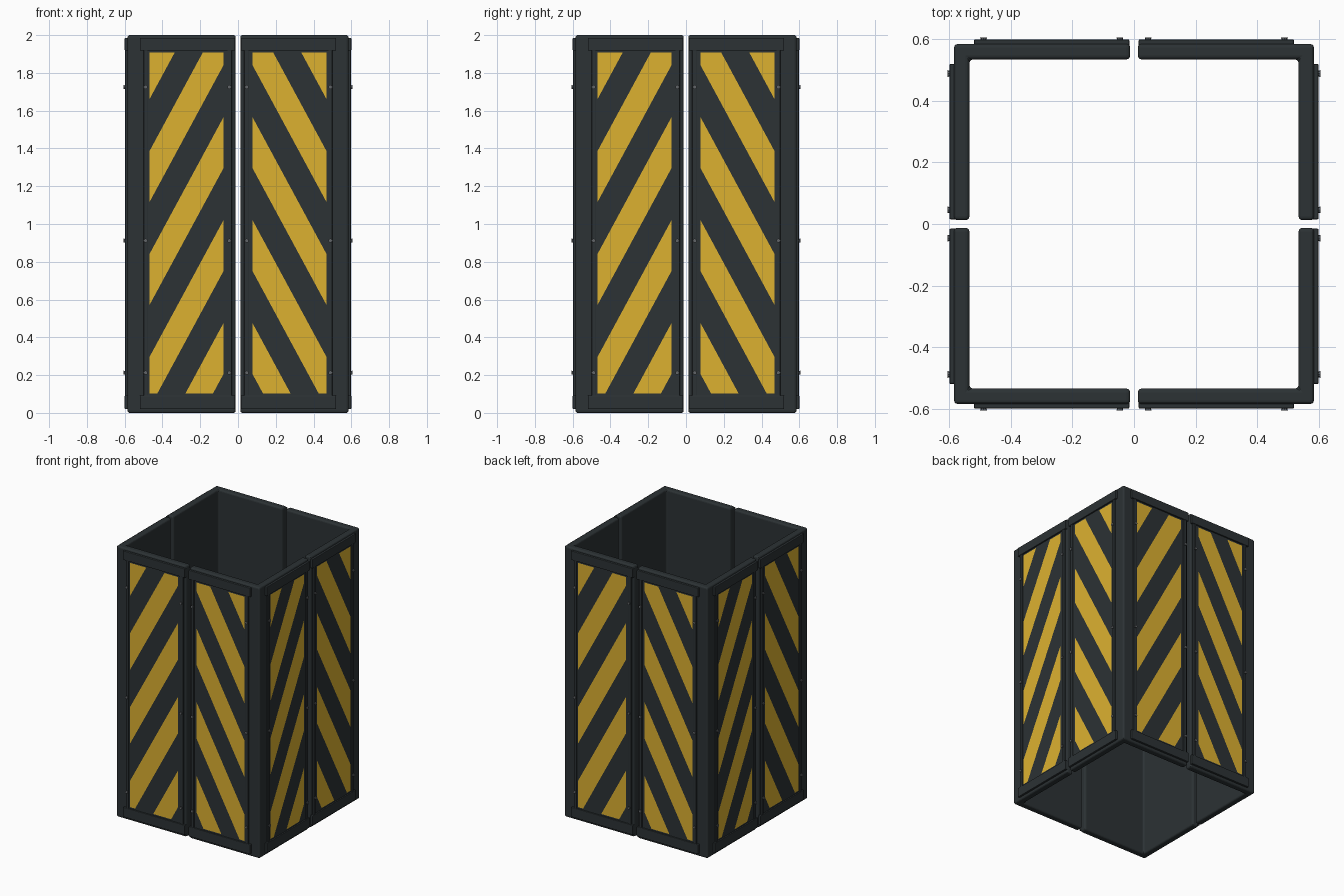
import bpy, bmesh, math
from mathutils import Matrix, Vector

if "Cube" in bpy.data.objects:
    bpy.data.objects.remove(bpy.data.objects["Cube"])

OUT, INN, GAP = 0.585, 0.535, 0.0125   # wall outer / inner distance, half gap


def material(name, rgb):
    m = bpy.data.materials.new(name)
    m.diffuse_color = (*rgb, 1)
    m.use_nodes = True
    m.node_tree.nodes["Principled BSDF"].inputs["Base Color"].default_value = m.diffuse_color
    return m


DARK = material("dark_paint", (0.025, 0.032, 0.035))
YELLOW = material("yellow_paint", (0.72, 0.44, 0.03))
STEEL = material("bolt_steel", (0.12, 0.13, 0.14))


def add_box(bm, x, y, z):
    """Box from (min, max) ranges."""
    size = [b - a for a, b in (x, y, z)]
    mid = Vector([(a + b) / 2 for a, b in (x, y, z)])
    bmesh.ops.create_cube(bm, size=1, matrix=Matrix.Translation(mid) @ Matrix.Diagonal((*size, 1)))


def place(bm, name, mat, bevel=0, segments=2, mirror=True):
    """Turn a front-left part into a mirrored part on all four sides."""
    mesh = bpy.data.meshes.new(name)
    bm.to_mesh(mesh)
    bm.free()
    mesh.materials.append(mat)
    for i, side in enumerate(("front", "right", "back", "left")):
        ob = bpy.data.objects.new(f"{side}_{name}", mesh)
        bpy.context.collection.objects.link(ob)
        ob.rotation_euler.z = i * math.pi / 2
        if mirror:
            ob.modifiers.new("mirror", 'MIRROR').use_axis = (True, False, False)
        if bevel:
            b = ob.modifiers.new("bevel", 'BEVEL')
            b.width, b.segments, b.limit_method = bevel, segments, 'ANGLE'


# L-shaped corner shells
bm = bmesh.new()
profile = [(-OUT, -OUT), (-GAP, -OUT), (-GAP, -INN), (-INN, -INN), (-INN, -GAP), (-OUT, -GAP)]
face = bm.faces.new([bm.verts.new((x, y, 0)) for x, y in profile])
top = bmesh.ops.extrude_face_region(bm, geom=[face])["geom"]
bmesh.ops.translate(bm, vec=(0, 0, 2), verts=[v for v in top if isinstance(v, bmesh.types.BMVert)])
bmesh.ops.recalc_face_normals(bm, faces=bm.faces)
place(bm, "corner_shell", DARK, bevel=0.012, segments=3, mirror=False)

# backing plates for the stripes
bm = bmesh.new()
add_box(bm, (-0.482, -0.048), (-0.59, -0.575), (0.06, 1.94))
place(bm, "stripe_plate", DARK)

# top and bottom cross trims
bm = bmesh.new()
for z in ((0.02, 0.092), (1.918, 1.985)):
    add_box(bm, (-0.52, -0.015), (-0.6, -0.575), z)
place(bm, "cross_trim", DARK, bevel=0.004)

# upright trims beside the plates
bm = bmesh.new()
for x in ((-0.5, -0.478), (-0.056, -0.032)):
    add_box(bm, x, (-0.597, -0.575), (0.05, 1.96))
place(bm, "upright_trim", DARK, bevel=0.004)

# diagonal warning stripes, trimmed to the plate window
bm = bmesh.new()
xl, xr, slope, pitch, width = -0.468, -0.077, 1.85, 0.545, 0.27
low, high = 0.103, 1.907
rise = slope * (xr - xl)
for k in range(-2, 4):
    z = 0.027 + k * pitch
    pts = [(xl, z), (xr, z + rise), (xr, z + rise + width), (xl, z + width)]
    bm.faces.new([bm.verts.new((x, -0.5915, h)) for x, h in pts])
for h, n in ((low, -1), (high, 1)):
    bmesh.ops.bisect_plane(bm, geom=bm.verts[:] + bm.edges[:] + bm.faces[:],
                           plane_co=(0, 0, h), plane_no=(0, 0, n), clear_outer=True)
for f in bm.faces:
    f.normal_update()
    if f.normal.y > 0:
        f.normal_flip()
place(bm, "warning_stripes", YELLOW)

# bolts
bm = bmesh.new()
for x in (-0.489, -0.046):
    for z in (0.213, 0.912, 1.725):
        bmesh.ops.create_cone(bm, cap_ends=True, segments=8, radius1=0.007, radius2=0.011, depth=0.016,
                              matrix=Matrix.Translation((x, -0.598, z)) @ Matrix.Rotation(math.pi / 2, 4, 'X'))
place(bm, "bolts", STEEL)
